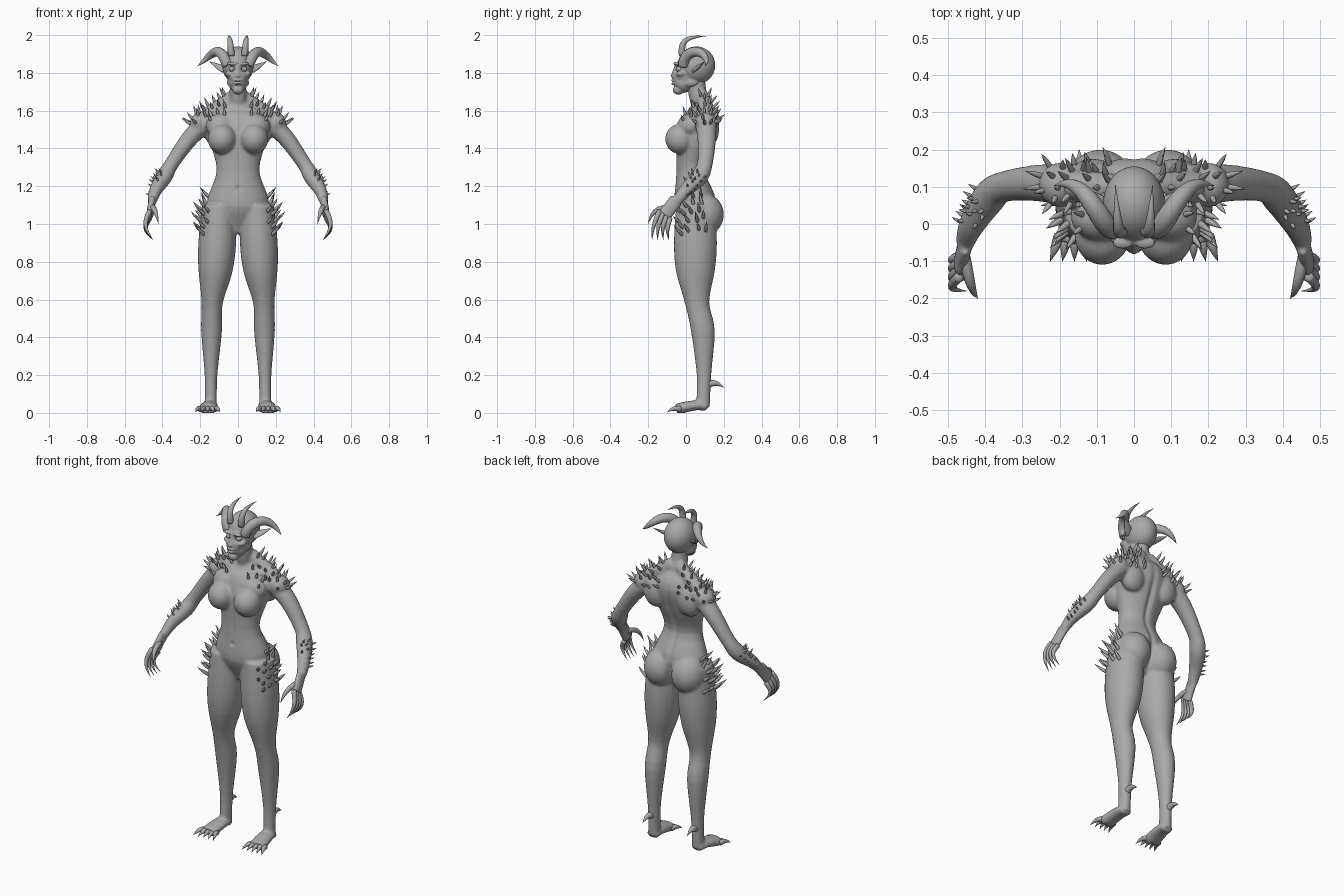
import bpy
import bmesh
import math
import random
from mathutils import Vector, Matrix
from mathutils.bvhtree import BVHTree

cube = bpy.data.objects.get("Cube")
if cube:
    bpy.data.objects.remove(cube)

GREY = (0.4, 0.4, 0.4, 1)
skin = bpy.data.materials.new("skin grey")
skin.diffuse_color = GREY
skin.use_nodes = True
skin.node_tree.nodes["Principled BSDF"].inputs["Base Color"].default_value = GREY


def spline(points, steps):
    """Smooth curve through points that carry a position and a radius."""
    pts = [Vector(p) for p in points]
    pts = [pts[0] * 2 - pts[1]] + pts + [pts[-1] * 2 - pts[-2]]
    curve = []
    for before, start, end, after in zip(pts, pts[1:], pts[2:], pts[3:]):
        leave, arrive = (end - before) / 2, (after - start) / 2
        for step in range(steps):
            t = step / steps
            ease = t * t * (3 - 2 * t)
            curve.append(start * (1 - ease) + end * ease
                         + leave * (t * (1 - t) ** 2) - arrive * (t * t * (1 - t)))
    return curve + [pts[-2]]


def loft(bm, points, flat=1, seg=16, steps=4):
    """Tube with oval rings along a smooth path; flat scales the ring depth."""
    path = spline(points, steps)
    centres = [p.to_3d() for p in path]
    last = len(path) - 1
    side = Vector((1, 0, 0))
    rings = []
    for i, centre in enumerate(centres):
        along = (centres[min(i + 1, last)] - centres[max(i - 1, 0)]).normalized()
        side = (side - along * side.dot(along)).normalized()
        depth = along.cross(side) * flat
        radius = max(path[i].w, .001)
        angles = [math.tau * j / seg for j in range(seg)]
        rings.append([bm.verts.new(centre + (side * math.cos(w) + depth * math.sin(w)) * radius)
                      for w in angles])
    for low, high in zip(rings, rings[1:]):
        for j in range(seg):
            k = (j + 1) % seg
            bm.faces.new((low[j], low[k], high[k], high[j]))
    bm.faces.new(rings[0][::-1])
    bm.faces.new(rings[-1])


def claw(bm, start, end, bow, radius, flat=1, count=6, seg=12):
    """Bowed tube that tapers to a point."""
    start, end, bow = Vector(start), Vector(end), Vector(bow)
    points = []
    for i in range(count):
        t = i / (count - 1)
        centre = start.lerp(end, t) + bow * math.sin(math.pi * t)
        points.append((*centre, radius * (1 - t * t)))
    loft(bm, points, flat, seg, steps=3)


def blob(bm, centre, radii):
    """Ellipsoid."""
    matrix = Matrix.Translation(centre) @ Matrix.Diagonal((*radii, 1))
    bmesh.ops.create_icosphere(bm, subdivisions=4, radius=1, matrix=matrix)


def finish(bm, name, voxel=0, relax=0, dents=()):
    """Mirror the half, optionally fuse it into one skin, then press in dents."""
    mesh = bpy.data.meshes.new(name)
    bm.to_mesh(mesh)
    bm.free()
    obj = bpy.data.objects.new(name, mesh)
    bpy.context.collection.objects.link(obj)
    obj.modifiers.new("mirror", "MIRROR").use_mirror_merge = False
    if voxel:
        fuse = obj.modifiers.new("fuse", "REMESH")
        fuse.mode = "VOXEL"
        fuse.voxel_size = voxel
        smooth = obj.modifiers.new("relax", "SMOOTH")
        smooth.factor = 0.5
        smooth.iterations = relax
    bpy.context.view_layer.update()
    result = obj.evaluated_get(bpy.context.evaluated_depsgraph_get())
    mesh = bpy.data.meshes.new_from_object(result)
    obj.modifiers.clear()
    obj.data = mesh
    moved = []
    for vert in mesh.vertices:
        place = Vector((abs(vert.co.x), vert.co.y, vert.co.z))
        push = 0
        for centre, radii, amount in dents:
            offset = [(p - c) / r for p, c, r in zip(place, centre, radii)]
            push += amount * math.exp(-sum(e * e for e in offset))
        moved.append(vert.co - vert.normal * push)
    for vert, co in zip(mesh.vertices, moved):
        vert.co = (co.x, co.y, max(co.z, 0))
    mesh.materials.clear()
    mesh.materials.append(skin)
    mesh.shade_smooth()
    return obj


# Body: torso, neck, legs, feet, arms and palms fused into one skin
bm = bmesh.new()
loft(bm, [(0, .05, .95, .07), (0, .05, 1.1, .165), (0, .025, 1.28, .113), (0, .05, 1.45, .15),
          (0, .085, 1.57, .14), (0, .08, 1.65, .06)], flat=.68, seg=32)
loft(bm, [(0, .09, 1.6, .05), (0, .06, 1.7, .045), (0, .05, 1.8, .045)], flat=1.1)
loft(bm, [(.1, .05, 1.1, .09), (.11, .05, .9, .1), (.12, .05, .75, .09), (.137, .06, .58, .056),
          (.14, .09, .43, .055), (.143, .095, .2, .034), (.145, .09, .03, .032)], flat=1.14, seg=24)
loft(bm, [(.145, .11, .03, .035), (.15, .05, .04, .045), (.16, -.05, .02, .05)], flat=.6)
loft(bm, [(.14, .1, 1.56, .055), (.25, .11, 1.46, .046), (.35, .1, 1.32, .038), (.39, .07, 1.25, .043),
          (.435, 0, 1.18, .034), (.455, -.05, 1.12, .025)], flat=1.1)
palm = [(.453, -.05, 1.13, .02), (.46, -.08, 1.09, .02), (.467, -.115, 1.045, .02)]
loft(bm, palm, flat=1.9)
trapezius = [(.02, .09, 1.68, .035), (.09, .1, 1.625, .04), (.17, .105, 1.575, .04)]
loft(bm, trapezius)
collarbone = [(.015, .024, 1.595, .01), (.08, .035, 1.605, .01), (.16, .075, 1.59, .01)]
loft(bm, collarbone)
muscles = {
    "deltoid": ((.2, .105, 1.535), (.055, .06, .055)),
    "breast": ((.085, -.03, 1.45), (.075, .08, .08)),
    "upper chest": ((.09, .02, 1.52), (.08, .065, .065)),
    "buttock": ((.09, .1, 1.05), (.095, .1, .11)),
    "kneecap": ((.137, .015, .6), (.035, .025, .04)),
    "shoulder blade": ((.11, .12, 1.5), (.075, .055, .09)),
}
for centre, radii in muscles.values():
    blob(bm, centre, radii)
spine = ((0, .15, 1.35), (.016, .08, .2), .014)
cleft = ((0, .17, 1.05), (.012, .06, .09), .012)
navel = ((0, -.06, 1.19), (.01, .03, .01), .01)
midline = ((0, -.06, 1.3), (.012, .03, .09), .004)
body = finish(bm, "body", voxel=.0075, relax=7, dents=(spine, cleft, navel, midline))

# Head
bm = bmesh.new()
features = {
    "cranium": ((0, .055, 1.84), (.083, .1, .1)),
    "face": ((0, -.01, 1.78), (.06, .063, .085)),
    "chin": ((0, -.04, 1.71), (.03, .03, .025)),
    "jaw": ((.038, .015, 1.75), (.02, .05, .025)),
    "cheekbone": ((.047, -.026, 1.795), (.022, .028, .016)),
    "brow": ((.03, -.05, 1.848), (.028, .017, .011)),
    "upper lip": ((0, -.067, 1.759), (.022, .013, .0075)),
    "lower lip": ((0, -.067, 1.744), (.019, .013, .0075)),
    "nose tip": ((0, -.068, 1.785), (.014, .014, .01)),
}
for centre, radii in features.values():
    blob(bm, centre, radii)
loft(bm, [(0, -.05, 1.84, .01), (0, -.07, 1.785, .01)])
eye_socket = ((.033, -.055, 1.82), (.018, .03, .014), .017)
cheek_hollow = ((.047, -.03, 1.762), (.015, .03, .018), .009)
mouth = ((0, -.08, 1.752), (.02, .03, .004), .007)
finish(bm, "head", voxel=.0045, relax=3, dents=(eye_socket, cheek_hollow, mouth))

bm = bmesh.new()
blob(bm, (.033, -.037, 1.82), (.016, .016, .014))
finish(bm, "eyes")

bm = bmesh.new()
claw(bm, start=(.07, .045, 1.815), end=(.15, .1, 1.86), bow=(0, 0, 0), radius=.023, flat=.45)
finish(bm, "pointed_ears")

# Horns: a large curled pair and a slim swept pair
bm = bmesh.new()
curl = []
for i in range(9):
    t = i / 8
    turn = math.pi * (1.05 - 1.15 * t)
    reach = .075 - .03 * t
    curl.append((.055 + .1 * t + .06 * t * t, .06 + reach * math.cos(turn), 1.85 + reach * math.sin(turn),
                 .028 * (1 - t ** 3)))
loft(bm, curl, seg=20)
finish(bm, "curled_horns")
bm = bmesh.new()
claw(bm, start=(.035, -.02, 1.89), end=(.05, .105, 1.995), bow=(0, -.045, .028), radius=.018)
finish(bm, "swept_horns")

# Fingers and thumb, ending in claws
bm = bmesh.new()
for i in range(4):
    k = i / 3
    claw(bm, start=(.467, -.14 + .055 * k, 1.07 - .04 * k), end=(.45, -.18 + .09 * k, .915),
         bow=(.03, -.01, 0), radius=.0135)
claw(bm, start=(.455, -.09, 1.09), end=(.42, -.2, 1), bow=(0, -.02, .02), radius=.016)
finish(bm, "fingers")

# Toes, and the spur on each heel
bm = bmesh.new()
for i in range(5):
    fan = i / 2 - 1
    x = .16 + .04 * fan
    claw(bm, start=(x, -.03, .02), end=(x + .025 * fan, -.1, .004), bow=(0, 0, .01), radius=.015)
finish(bm, "toes")
bm = bmesh.new()
claw(bm, start=(.145, .1, .14), end=(.147, .2, .135), bow=(0, 0, .02), radius=.02)
finish(bm, "heel_spurs")

# Spikes scattered over shoulders, hips and forearms
surface = BVHTree.FromPolygons([v.co for v in body.data.vertices],
                               [p.vertices[:] for p in body.data.polygons])
random.seed(4)


def spikes(name, count, low, high, gap, length, radius, lean):
    """Spikes rooted on the skin nearest to random spots in a box."""
    bm = bmesh.new()
    placed = []
    for attempt in range(2000):
        probe = Vector([random.uniform(a, b) for a, b in zip(low, high)])
        root, normal, index, distance = surface.find_nearest(probe)
        if root.x < low[0] or normal.z < -.35 or any((root - other).length < gap for other in placed):
            continue
        placed.append(root)
        aim = (normal + Vector(lean)).normalized()
        size = length * random.uniform(.7, 1.15)
        claw(bm, root - aim * radius, root + aim * size, normal * size * .06, radius, count=4, seg=8)
        if len(placed) == count:
            break
    finish(bm, name)


spikes("shoulder_spikes", 34, low=(.06, 0, 1.53), high=(.27, .2, 1.69), gap=.03, length=.048,
       radius=.0085, lean=(.1, 0, .6))
spikes("hip_spikes", 18, low=(.15, -.05, .95), high=(.24, .09, 1.17), gap=.034, length=.065,
       radius=.01, lean=(.1, -.3, .9))
spikes("forearm_spikes", 16, low=(.4, 0, 1.13), high=(.5, .09, 1.3), gap=.02, length=.024,
       radius=.006, lean=(.2, .1, .5))
